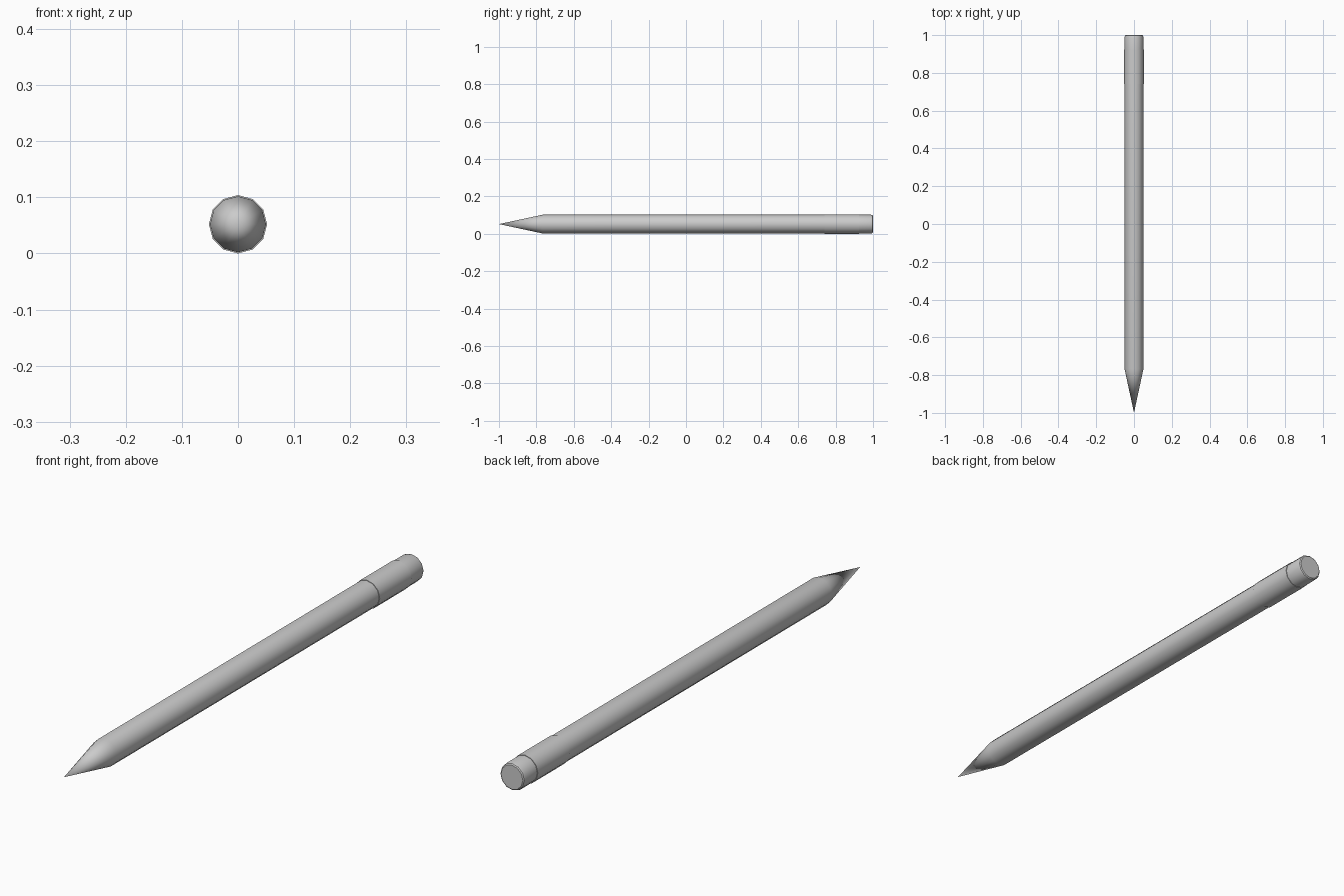
import bpy, bmesh, math

if "Cube" in bpy.data.objects:
    bpy.data.objects.remove(bpy.data.objects["Cube"])

SIDES = 12
CENTRE_Z = 0.052


def lathe(name, profile):
    """Spin (y, radius) pairs round the pencil axis; radius 0 makes a point."""
    bm = bmesh.new()
    rings = []
    for y, r in profile:
        if r == 0:
            rings.append([bm.verts.new((0, y, CENTRE_Z))] * SIDES)
        else:
            rings.append([bm.verts.new((r * math.cos(2 * math.pi * i / SIDES), y,
                                        CENTRE_Z + r * math.sin(2 * math.pi * i / SIDES)))
                          for i in range(SIDES)])
    for a, b in zip(rings, rings[1:]):
        for i in range(SIDES):
            j = (i + 1) % SIDES
            bm.faces.new(list(dict.fromkeys((a[i], a[j], b[j], b[i]))))
    for ring in (rings[0], rings[-1]):
        if ring[0] is not ring[1]:
            bm.faces.new(ring)
    bmesh.ops.recalc_face_normals(bm, faces=bm.faces)
    mesh = bpy.data.meshes.new(name)
    bm.to_mesh(mesh)
    bm.free()
    obj = bpy.data.objects.new(name, mesh)
    bpy.context.collection.objects.link(obj)
    bpy.ops.object.select_all(action='DESELECT')
    obj.select_set(True)
    bpy.context.view_layer.objects.active = obj
    bpy.ops.object.shade_smooth_by_angle(angle=math.radians(35))
    return obj


# Shaft with its sharpened point
lathe("pencil_shaft", [(-1.0, 0), (-0.767, 0.05), (0.75, 0.05)])

# Metal sleeve, slightly wider than the shaft
lathe("ferrule", [(0.74, 0.052), (0.925, 0.052)])

# Eraser with a softened end
lathe("eraser", [(0.915, 0.05), (0.99, 0.05), (0.997, 0.048), (1.0, 0.044)])
